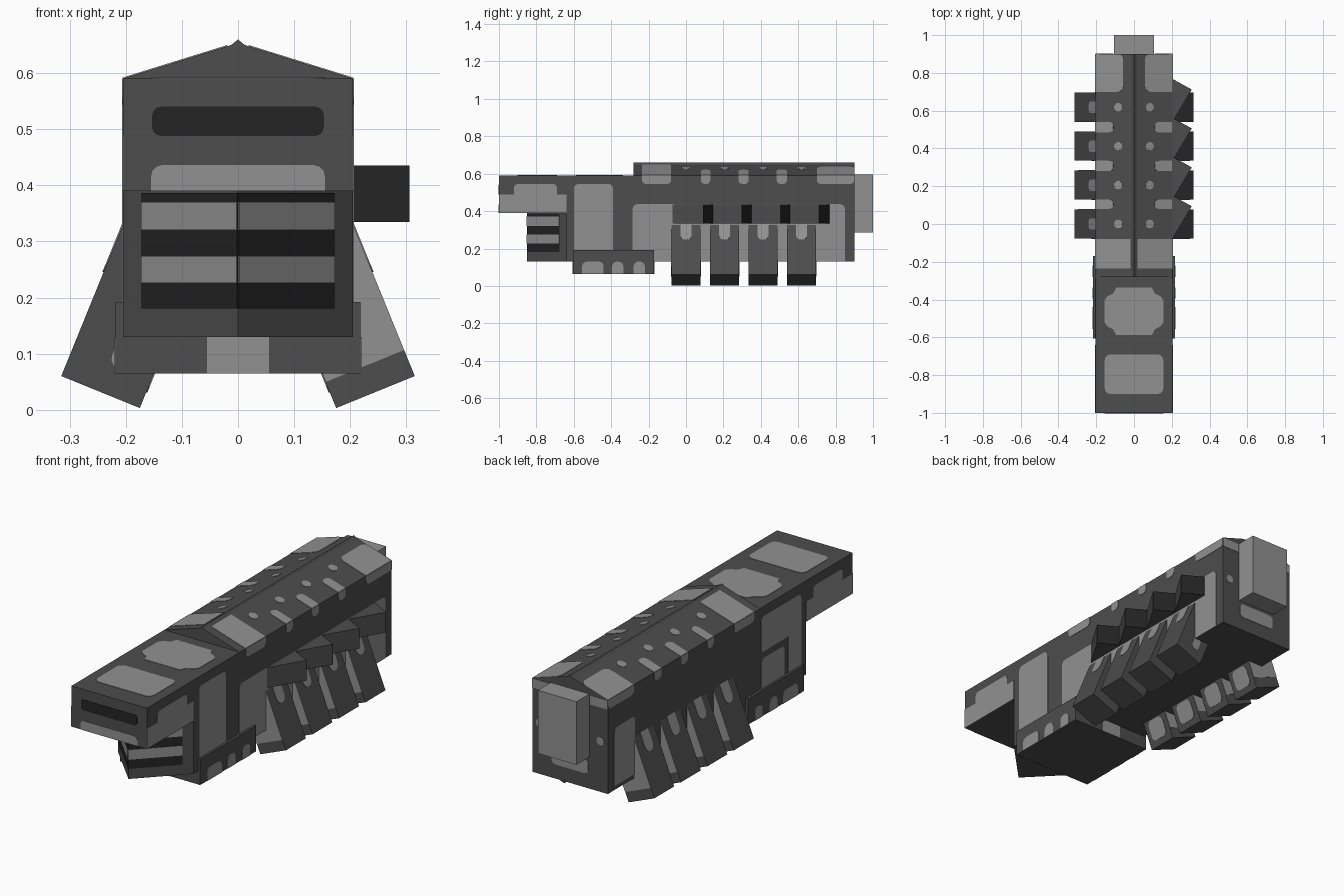
import bpy, bmesh, math
from mathutils import Vector as V

if "Cube" in bpy.data.objects:
    bpy.data.objects.remove(bpy.data.objects["Cube"])


def material(name, value):
    m = bpy.data.materials.new(name)
    m.use_nodes = True
    col = (value, value, value, 1)
    m.diffuse_color = col
    m.node_tree.nodes["Principled BSDF"].inputs["Base Color"].default_value = col
    return m


DARK = material("dark grey", 0.074)
LIGHT = material("light grey", 0.285)
BLACK = material("black", 0.017)
X, Y, Z = V((1, 0, 0)), V((0, 1, 0)), V((0, 0, 1))


def prisms(name, outlines, mat, o, u, v, depth):
    """Extrude flat outlines, drawn in the frame o, u, v, along u x v."""
    o, u, v = V(o), V(u).normalized(), V(v).normalized()
    n = u.cross(v)
    bm = bmesh.new()
    for pts in outlines:
        low = [bm.verts.new(o + u * a + v * b) for a, b in pts]
        high = [bm.verts.new(p.co + n * depth) for p in low]
        bm.faces.new(low)
        bm.faces.new(high)
        for i in range(len(pts)):
            j = (i + 1) % len(pts)
            bm.faces.new((low[i], low[j], high[j], high[i]))
    bmesh.ops.recalc_face_normals(bm, faces=bm.faces)
    me = bpy.data.meshes.new(name)
    bm.to_mesh(me)
    bm.free()
    me.materials.append(mat)
    ob = bpy.data.objects.new(name, me)
    bpy.context.collection.objects.link(ob)
    return ob


def rounded(a0, a1, b0, b1, top=0.0, bottom=0.0):
    """Rectangle outline with rounded top and bottom corners."""
    pts = []
    for k, (a, b, r, sa, sb) in enumerate(((a1, b1, top, -1, -1), (a0, b1, top, 1, -1),
                                           (a0, b0, bottom, 1, 1), (a1, b0, bottom, -1, 1))):
        steps = (0, 1, 2, 3) if r else (0,)
        for s in steps:
            t = math.pi / 2 * (k + s / 3)
            pts.append((a + sa * r + r * math.cos(t), b + sb * r + r * math.sin(t)) if r else (a, b))
    return pts


def plates(name, rects, mat, o, u, v, flip=1, depth=0.002):
    outlines = []
    for a0, a1, *rest in rects:
        a0, a1 = sorted((a0 * flip, a1 * flip))
        outlines.append(rounded(a0, a1, *rest))
    return prisms(name, outlines, mat, o, u, v, depth)


# Hull with overhanging nose, and gabled roof
prisms("hull", [[(-1, .39), (-.64, .39), (-.64, .13), (.9, .13), (.9, .59), (-1, .59)]],
       DARK, (-.205, 0, 0), Y, Z, .41)
prisms("roof", [[(-.205, .59), (.205, .59), (.012, .65), (0, .66), (-.012, .65)]],
       DARK, (0, .9, 0), X, Z, 1.18)
prisms("rear_pack", [rounded(-.105, .105, .285, .595)], LIGHT, (0, 1, 0), X, Z, .1)
prisms("belly_box", [rounded(-.218, .218, .065, .192)], DARK, (0, -.17, 0), X, Z, .435)

# Wedge-shaped grille under the nose
prisms("grille_wedge", [[(-.205, -.64), (0, -.85), (.205, -.64)]], DARK, (0, 0, .13), X, Y, .26)
L = math.hypot(.205, .21)
for side, o, u, a0, a1 in (("left", (0, -.85, 0), (.205, .21, 0), 0, L * .83),
                           ("right", (-.205, -.64, 0), (.205, -.21, 0), L * .17, L)):
    plates(side + "_grille", [(a0, a1, .18, .386)], BLACK, o, u, Z)
    plates(side + "_grille_bars", [(a0, a1, .32, .37), (a0, a1, .226, .274)], LIGHT, o, u, Z, 1, .004)

# Nose markings
plates("nose_slot", [(-.153, .153, .488, .54, .015, .015)], BLACK, (0, -1, 0), X, Z)
plates("nose_lip", [(-.155, .155, .39, .436, .02)], LIGHT, (0, -1, 0), X, Z)
plates("nose_top_panel", [(-.155, .155, -.9, -.69, .03, .03)], LIGHT, (0, 0, .59), X, Y)
prisms("deck_panel", [[(s * a, -.4625 + t * b) for s, t, row in
                       ((1, 1, ((.155, .06), (.14, .08), (.11, .095), (.095, .125))),
                        (-1, 1, ((.095, .125), (.11, .095), (.14, .08), (.155, .06))),
                        (-1, -1, ((.155, .06), (.14, .08), (.11, .095), (.095, .125))),
                        (1, -1, ((.095, .125), (.11, .095), (.14, .08), (.155, .06))))
                       for a, b in row]], LIGHT, (0, 0, .59), X, Y, .002)

# Front and back markings
plates("belly_front_plate", [(-.055, .055, .065, .13)], LIGHT, (0, -.605, 0), X, Z)
plates("belly_back_plate", [(-.055, .055, .065, .13)], LIGHT, (0, -.17, 0), -X, Z)
plates("back_plates", [(-.1, .1, .2, .27, .02, .02), (-.205, -.11, .545, .59), (.11, .205, .545, .59),
                       (.145, .185, .36, .4, .018, .018), (-.185, -.145, .36, .4, .018, .018)],
       LIGHT, (0, .9, 0), -X, Z)

# Panels shared by both sides
SPOTS = (0, .206, .412, .618)
BANDS = [(.08, .13), (.28, .335), (.485, .54)]
for s, side in ((1, "left"), (-1, "right")):
    ends = [(-.235, -.08), (.70, .90)]
    panels = [(a, b, .545, .59, 0, .02) for a, b in BANDS + ends]
    panels += [(-1, -.64, .39, .49), (-.92, -.69, .49, .545, .02)]
    if s > 0:
        panels += [(-.6, -.39, .19, .545, .025), (-.285, .85, .13, .437, .025)]
    else:
        panels += [(-.6, -.29, .37, .545, .025), (-.6, -.5, .19, .37),
                   (-.47, -.29, .19, .34, .025), (.69, .85, .15, .437, .025)]
    plates(side + "_panels", panels, LIGHT, (s * .205, 0, 0), Y * s, Z, s)
    plates(side + "_belly_panels", [(-.555, -.44, .065, .13, .025), (-.395, -.335, .065, .13, .025),
                                    (-.28, -.22, .065, .13, .025)],
           LIGHT, (s * .218, 0, 0), Y * s, Z, s)
    # Roof slopes: end panels, cross bands and rivets
    slope = [(-.235, -.08, 0, .195), (.70, .90, 0, .155, .03)]
    slope += [(a, b, 0, .1, .02) for a, b in BANDS]
    slope += [(y - .023, y + .023, .105, .151, .0229, .0229) for y in SPOTS]
    plates(side + "_roof_panels", slope, LIGHT, (s * .205, 0, .59), Y * s, (-s * .193, 0, .06), s)

# Splayed legs
AX, WX = (.377, .926), (.926, .377)
TIP, INNER, LEN = (.315, .06), (.175, .003), .33
for s, side in ((1, "left"), (-1, "right")):
    up, inward = V((-s * AX[0], 0, AX[1])), V((-s * WX[0], 0, -WX[1]))
    for i, y in enumerate(SPOTS):
        name = f"{side}_leg_{i + 1}"
        pts = [TIP, INNER, (INNER[0] - AX[0] * LEN, INNER[1] + AX[1] * LEN),
               (TIP[0] - AX[0] * LEN, TIP[1] + AX[1] * LEN)]
        prisms(name, [[(s * a, b) for a, b in pts]], DARK, (0, y + .077, 0), X, Z, .154)
        tip = V((s * TIP[0], y, TIP[1]))
        plates(name + "_knee", [(-.03, .03, .2, .3, 0, .028)], LIGHT, tip, Y * s, up)
        plates(name + "_inner_panel", [(-.05, .05, .03, .13, .025, .025)], LIGHT,
               (s * INNER[0], y, INNER[1]), Y * -s, up)
        plates(name + "_flank", [(.05, .3, 0, .15)], LIGHT, tip - Y * s * .077, up, inward)
        plates(name + "_spot", [(.07, .11, .05, .12, .019, .019)], LIGHT,
               tip + Y * s * .077, inward, up)

# Swept exhausts on one side only
for i, y in enumerate(SPOTS):
    prisms(f"exhaust_{i + 1}", [[(.305, y + .092), (.205, y + .147), (.205, y - .075)]],
           DARK, (0, 0, .335), X, Y, .1)
    plates(f"exhaust_mouth_{i + 1}", [(0, .114, .335, .435)], BLACK,
           (.305, y + .092, 0), (-.1, .055, 0), Z)
